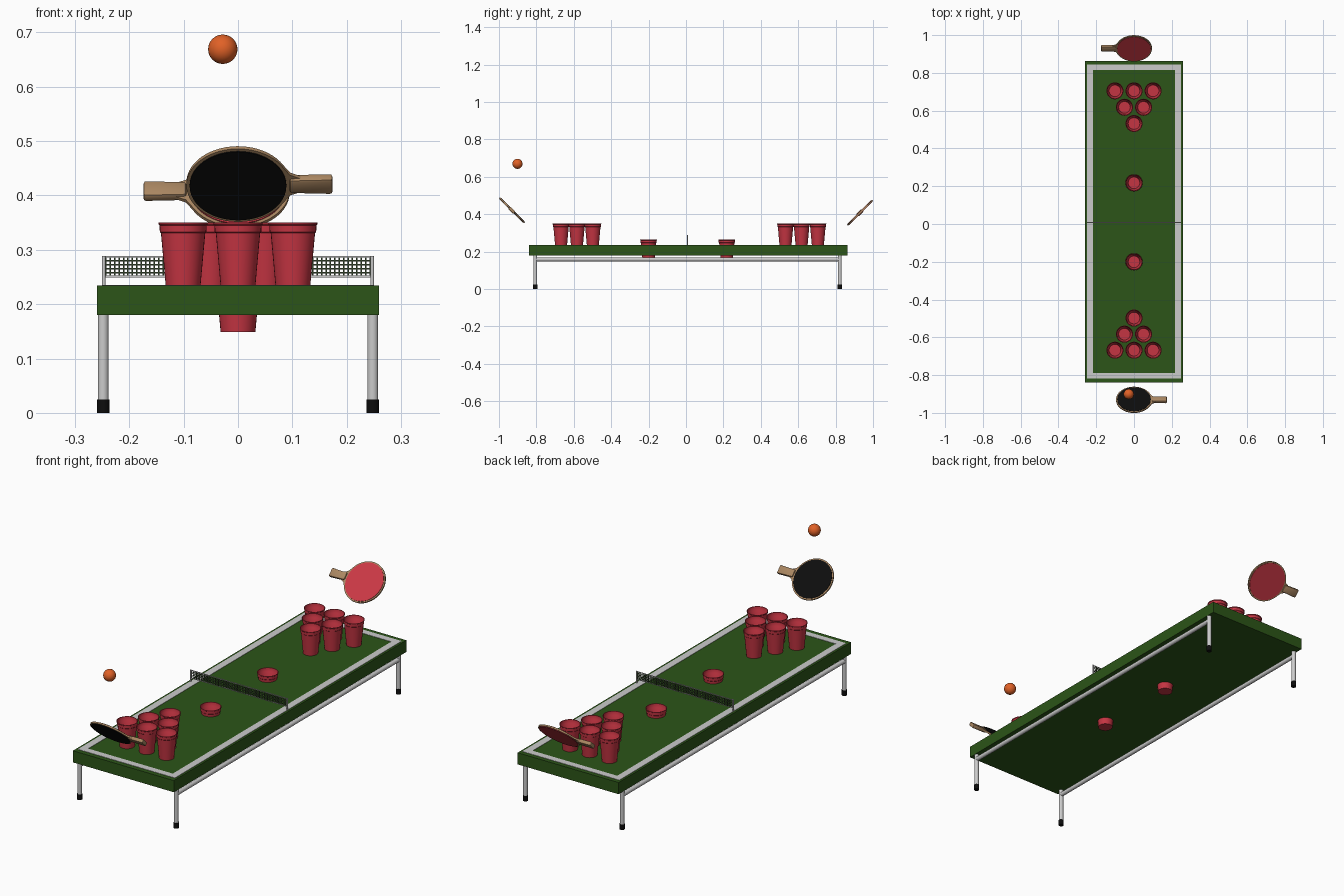
import bpy, bmesh
from math import sin, cos, pi, radians, asin
from mathutils import Matrix, Vector

if "Cube" in bpy.data.objects:
    bpy.data.objects.remove(bpy.data.objects["Cube"])


def material(name, r, g, b):
    m = bpy.data.materials.new(name)
    m.diffuse_color = (r, g, b, 1)
    m.use_nodes = True
    m.node_tree.nodes["Principled BSDF"].inputs["Base Color"].default_value = m.diffuse_color
    return m


GREEN = material("table green", 0.025, 0.09, 0.009)
RED = material("cup red", 0.56, 0.035, 0.055)
RUBBER_RED = material("rubber red", 0.6, 0.04, 0.06)
BLACK = material("black", 0.004, 0.004, 0.004)
WOOD = material("wood", 0.4, 0.24, 0.12)
ORANGE = material("ball orange", 0.75, 0.12, 0.02)
NET = material("net dark green", 0.035, 0.06, 0.025)


def make(name, bm, mat=None, matrix=None, smooth=True):
    bmesh.ops.recalc_face_normals(bm, faces=bm.faces)
    me = bpy.data.meshes.new(name)
    bm.to_mesh(me)
    bm.free()
    ob = bpy.data.objects.new(name, me)
    bpy.context.collection.objects.link(ob)
    if mat:
        me.materials.append(mat)
    if matrix:
        ob.matrix_world = matrix
    if smooth:
        bpy.ops.object.select_all(action='DESELECT')
        ob.select_set(True)
        bpy.context.view_layer.objects.active = ob
        bpy.ops.object.shade_smooth_by_angle(angle=radians(35))
    return ob


def add_box(bm, lo, hi):
    lo, hi = Vector(lo), Vector(hi)
    m = Matrix.Translation((lo + hi) / 2) @ Matrix.Diagonal((*(hi - lo), 1))
    return bmesh.ops.create_cube(bm, size=1, matrix=m)["verts"]


def box(name, lo, hi, mat=None):
    bm = bmesh.new()
    add_box(bm, lo, hi)
    return make(name, bm, mat, smooth=False)


def rod(name, a, b, r1, mat=None, r2=None, seg=24, matrix=None):
    a, b = Vector(a), Vector(b)
    d = b - a
    m = Matrix.Translation((a + b) / 2) @ d.to_track_quat('Z', 'Y').to_matrix().to_4x4()
    bm = bmesh.new()
    bmesh.ops.create_cone(bm, cap_ends=True, segments=seg, radius1=r1,
                          radius2=r1 if r2 is None else r2, depth=d.length, matrix=m)
    return make(name, bm, mat, matrix)


TOP, UNDER, Y0, Y1, X = 0.234, 0.18, -0.84, 0.864, 0.259
SUNK_Y, SUNK_Z = (-0.2, 0.218), 0.149

# table slab, with tapered holes for the two sunk cups
slab = box("table_top", (-X, Y0, UNDER), (X, Y1, TOP), GREEN)
for y in SUNK_Y:
    cut = rod("hole_cutter", (0, y, SUNK_Z), (0, y, SUNK_Z + 0.097), 0.0315, r2=0.0403, seg=32)
    cut.hide_render = True
    cut.hide_set(True)
    mod = slab.modifiers.new("hole", 'BOOLEAN')
    mod.object, mod.operation, mod.solver = cut, 'DIFFERENCE', 'EXACT'

# border stripe
sx, ix, a, b, w = 0.249, 0.217, Y0 + 0.022, Y1 - 0.02, 0.03
bm = bmesh.new()
for s in (-1, 1):
    x0, x1 = sorted((s * sx, s * ix))
    add_box(bm, (x0, a, TOP), (x1, b, TOP + 0.0015))
add_box(bm, (-ix, a, TOP), (ix, a + w, TOP + 0.0015))
add_box(bm, (-ix, b - w, TOP), (ix, b, TOP + 0.0015))
make("border_stripe", bm, smooth=False)

# legs, feet and side rails
for s, side in ((-1, "left"), (1, "right")):
    x = s * 0.248
    for y, end in ((-0.806, "front"), (0.822, "back")):
        rod(f"{end}_{side}_leg", (x, y, 0.01), (x, y, UNDER), 0.01)
        rod(f"{end}_{side}_foot", (x, y, 0), (x, y, 0.025), 0.0112, BLACK)
    rod(f"{side}_rail", (x, -0.806, 0.158), (x, 0.822, 0.158), 0.01)

# net: posts, edge tapes and woven strings
NY = 0.008
for s, side in ((-1, "left"), (1, "right")):
    rod(f"{side}_net_post", (s * 0.247, NY, TOP), (s * 0.247, NY, 0.289), 0.0032, seg=12)
for z, n in ((0.251, "lower"), (0.287, "upper")):
    box(f"{n}_net_tape", (-0.247, NY - 0.0015, z - 0.0015), (0.247, NY + 0.0015, z + 0.0015))
bm = bmesh.new()
t = 0.0014
for i in range(61):
    x = -0.243 + 0.486 * i / 60
    add_box(bm, (x - t, NY - 0.001, 0.251), (x + t, NY + 0.001, 0.287))
for i in range(1, 5):
    z = 0.251 + 0.036 * i / 5
    add_box(bm, (-0.245, NY - 0.0009, z - t), (0.245, NY + 0.0009, z + t))
make("net_mesh", bm, NET, smooth=False)

# cups, one turned profile
PROFILE = [(0, 0), (0.032, 0), (0.0408, 0.097), (0.0428, 0.099), (0.0435, 0.111),
           (0.0452, 0.1125), (0.0452, 0.1155), (0.044, 0.1165), (0.0425, 0.1155),
           (0.0415, 0.1), (0.0395, 0.097), (0.0307, 0.004), (0, 0.004)]


def cup(name, x, y, z):
    bm = bmesh.new()
    vs = [bm.verts.new((r, 0, h)) for r, h in PROFILE]
    es = [bm.edges.new(p) for p in zip(vs, vs[1:])]
    bmesh.ops.spin(bm, geom=vs + es, cent=(0, 0, 0), axis=(0, 0, 1), angle=2 * pi, steps=32)
    bmesh.ops.remove_doubles(bm, verts=bm.verts, dist=1e-5)
    make(name, bm, RED, Matrix.Translation((x, y, z)))


for end, rows in (("front", (-0.498, -0.583, -0.668)), ("back", (0.532, 0.618, 0.705))):
    for r, y in enumerate(rows):
        for i in range(r + 1):
            cup(f"{end}_cup_{r + 1}_{i + 1}", (i - r / 2) * 0.101, y, TOP)
for y, end in zip(SUNK_Y, ("front", "back")):
    cup(f"{end}_sunk_cup", 0, y, SUNK_Z)


# paddles: local x is the handle direction, local z the face normal
def paddle(name, matrix, rubber):
    R, neck, hx = 0.095, 0.017, 0.116
    a0 = asin(0.045 / R)
    pts = [(R * cos(a0 + (2 * pi - 2 * a0) * i / 48), R * sin(a0 + (2 * pi - 2 * a0) * i / 48))
           for i in range(49)]
    pts += [(0.096, -0.026), (hx, -neck), (hx, neck), (0.096, 0.026)]
    bm = bmesh.new()
    f = bm.faces.new([bm.verts.new((x, y, -0.0035)) for x, y in pts])
    ext = bmesh.ops.extrude_face_region(bm, geom=[f])["geom"]
    bmesh.ops.translate(bm, vec=(0, 0, 0.007),
                        verts=[v for v in ext if isinstance(v, bmesh.types.BMVert)])
    make(name + "_blade", bm, WOOD, matrix)
    # handle grip, flared toward the end
    bm = bmesh.new()
    for v in add_box(bm, (0.095, -0.017, -0.009), (0.174, 0.017, 0.009)):
        if v.co.x > 0.15:
            v.co.y *= 1.15
    bmesh.ops.bevel(bm, geom=bm.edges[:], offset=0.005, segments=2, affect='EDGES', profile=0.5)
    make(name + "_handle", bm, WOOD, matrix)
    for s, n in ((1, "upper"), (-1, "lower")):
        rod(f"{name}_{n}_rubber", (0, 0, s * 0.003), (0, 0, s * 0.0055), 0.089, rubber,
            seg=48, matrix=matrix)


paddle("front_paddle", Matrix.Translation((0, -0.931, 0.421)) @ Matrix.Rotation(radians(-45), 4, 'X'), BLACK)
paddle("back_paddle", Matrix.Translation((0, 0.93, 0.408)) @ Matrix.Rotation(pi, 4, 'Z')
       @ Matrix.Rotation(radians(-45), 4, 'X'), RUBBER_RED)

# ball
bm = bmesh.new()
bmesh.ops.create_uvsphere(bm, u_segments=32, v_segments=16, radius=0.027)
make("ball", bm, ORANGE, Matrix.Translation((-0.028, -0.901, 0.669)))
